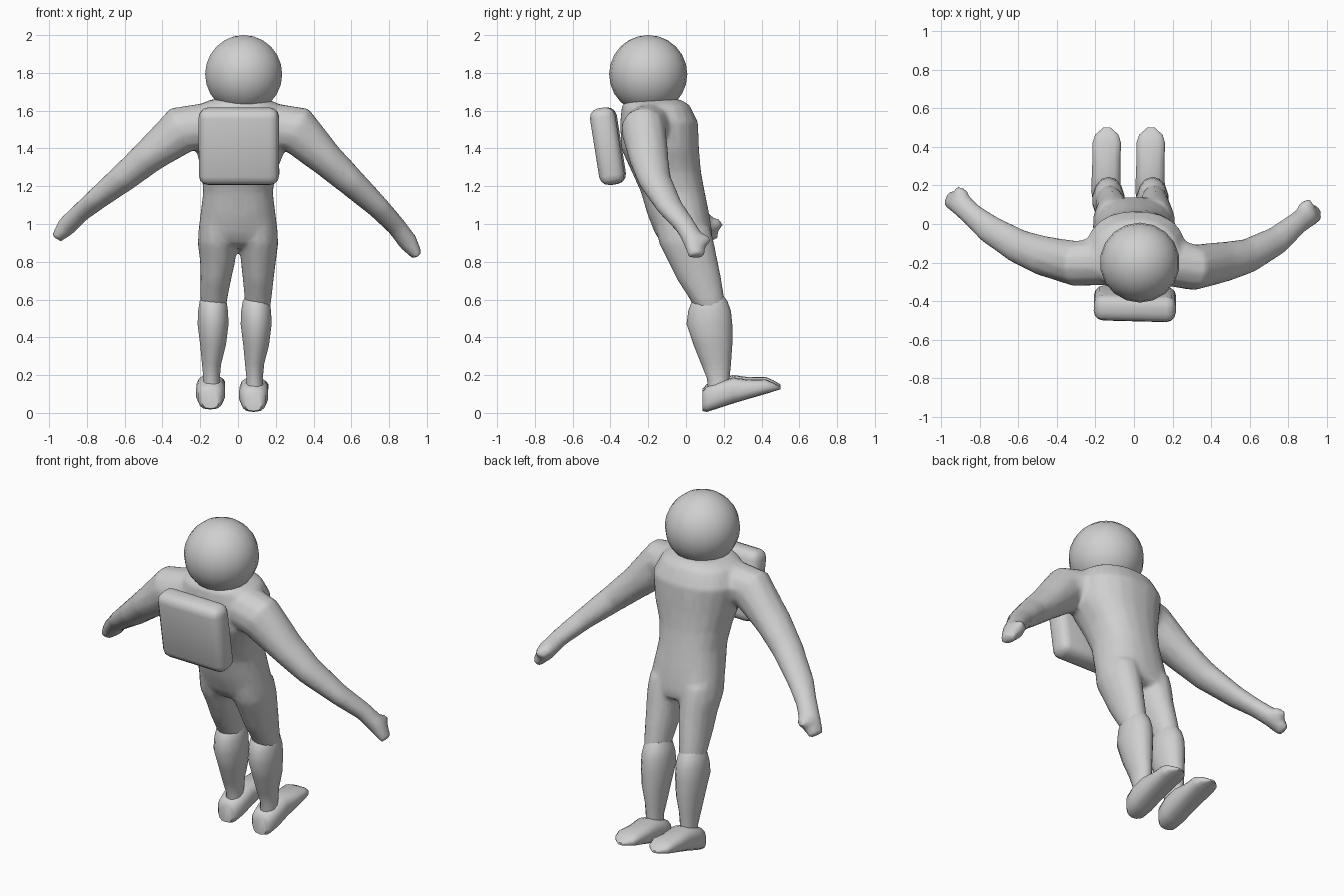
import bpy, bmesh, math
from mathutils import Vector, Matrix

if "Cube" in bpy.data.objects:
    bpy.data.objects.remove(bpy.data.objects["Cube"])

suit = bpy.data.materials.new("pale_grey")
suit.diffuse_color = (0.62, 0.63, 0.62, 1)
suit.use_nodes = True
suit.node_tree.nodes["Principled BSDF"].inputs["Base Color"].default_value = suit.diffuse_color


def loft(bm, rings, n=14, power=2.0):
    """Closed tube through rings of (centre, half axis a, half axis b)."""
    loops = []
    for c, a, b in rings:
        loop = []
        for i in range(n):
            t = 2 * math.pi * (i + 0.5) / n
            ct, st = math.cos(t), math.sin(t)
            u = math.copysign(abs(ct) ** (2 / power), ct)
            v = math.copysign(abs(st) ** (2 / power), st)
            loop.append(bm.verts.new(Vector(c) + Vector(a) * u + Vector(b) * v))
        loops.append(loop)
    for p, q in zip(loops, loops[1:]):
        for i in range(n):
            j = (i + 1) % n
            bm.faces.new((p[i], p[j], q[j], q[i]))
    bm.faces.new(loops[0][::-1])
    bm.faces.new(loops[-1])


def level_rings(rows):
    """Horizontal rings from (z, x centre, x radius, y min, y max)."""
    return [((x, (y0 + y1) / 2, z), (rx, 0, 0), (0, (y1 - y0) / 2, 0))
            for z, x, rx, y0, y1 in rows]


def path_rings(rows):
    """Rings square to a path of (point, upright radius, sideways radius)."""
    pts = [Vector(r[0]) for r in rows]
    out = []
    for i, (p, ru, rv) in enumerate(rows):
        d = (pts[min(i + 1, len(pts) - 1)] - pts[max(i - 1, 0)]).normalized()
        up = Vector((0, 0, 1))
        up = (up - d * up.dot(d)).normalized()
        out.append((p, up * ru, d.cross(up) * rv))
    return out


def finish(name, bm, angle=50):
    bmesh.ops.recalc_face_normals(bm, faces=bm.faces)
    me = bpy.data.meshes.new(name)
    bm.to_mesh(me)
    bm.free()
    me.materials.append(suit)
    ob = bpy.data.objects.new(name, me)
    bpy.context.collection.objects.link(ob)
    bpy.ops.object.select_all(action='DESELECT')
    ob.select_set(True)
    bpy.context.view_layer.objects.active = ob
    if angle:
        bpy.ops.object.shade_smooth_by_angle(angle=math.radians(angle))
    return ob


# Body: torso, thighs and arms blended into one skin
bm = bmesh.new()
loft(bm, level_rings([
    (1.66, 0.01, 0.15, -0.31, -0.03), (1.63, 0.01, 0.22, -0.34, 0.02),
    (1.54, 0.01, 0.26, -0.35, 0.065), (1.40, 0.015, 0.24, -0.345, 0.07),
    (1.28, 0.005, 0.20, -0.29, 0.08), (1.17, 0.0, 0.185, -0.24, 0.10),
    (1.05, 0.0, 0.20, -0.205, 0.125), (0.95, 0.0, 0.213, -0.165, 0.14),
    (0.90, 0.0, 0.20, -0.13, 0.14), (0.87, 0.0, 0.14, -0.07, 0.11)]), 20, 2.3)

for x0, x1 in ((-0.108, -0.128), (0.108, 0.106)):
    mid = (x0 + x1) / 2
    loft(bm, level_rings([
        (0.98, x0, 0.10, -0.16, 0.13), (0.90, x0, 0.107, -0.145, 0.15),
        (0.80, x0, 0.094, -0.095, 0.17), (0.70, mid, 0.082, -0.045, 0.19),
        (0.60, x1, 0.072, 0.02, 0.205), (0.55, x1, 0.066, 0.05, 0.205)]))

arm_radii = [(0.125, 0.13), (0.13, 0.12), (0.092, 0.105), (0.077, 0.09),
             (0.058, 0.075), (0.05, 0.06), (0.052, 0.062), (0.03, 0.045)]
arm_paths = [
    [(0.16, -0.19, 1.52), (0.31, -0.225, 1.50), (0.47, -0.195, 1.34),
     (0.59, -0.165, 1.23), (0.74, -0.085, 1.09), (0.84, 0.0, 0.985),
     (0.90, 0.045, 0.905), (0.95, 0.055, 0.83)],
    [(-0.16, -0.19, 1.52), (-0.30, -0.205, 1.50), (-0.47, -0.165, 1.36),
     (-0.60, -0.115, 1.25), (-0.75, -0.025, 1.13), (-0.84, 0.05, 1.055),
     (-0.905, 0.11, 0.99), (-0.96, 0.13, 0.925)]]
for path in arm_paths:
    loft(bm, path_rings([(p, a, b) for p, (a, b) in zip(path, arm_radii)]), 12)
    # Curled fingers
    hand = Vector(path[6])
    side = 1 if hand.x > 0 else -1
    loft(bm, path_rings([(hand, 0.045, 0.045),
                         (hand + Vector((-0.005 * side, 0.04, 0.005)), 0.04, 0.045),
                         (hand + Vector((-0.02 * side, 0.072, 0.015)), 0.025, 0.035)]), 8)

body = finish("body", bm, 0)
remesh = body.modifiers.new("blend", 'REMESH')
remesh.mode = 'VOXEL'
remesh.voxel_size = 0.014
remesh.use_smooth_shade = True
soft = body.modifiers.new("soften", 'SMOOTH')
soft.factor = 0.5
soft.iterations = 7
thin = body.modifiers.new("simplify", 'DECIMATE')
thin.ratio = 0.25

# Lower legs and shoes
for side, xt, xb, lift in (("left", -0.132, -0.14, 0.013), ("right", 0.096, 0.088, 0.0)):
    bm = bmesh.new()
    loft(bm, level_rings([
        (0.625, xt, 0.055, 0.07, 0.195), (0.59, xt, 0.073, 0.03, 0.22),
        (0.54, xt, 0.081, 0.012, 0.238), (0.47, xt, 0.084, 0.003, 0.245),
        (0.36, xt, 0.070, 0.04, 0.245), (0.26, xb, 0.052, 0.08, 0.238),
        (0.18, xb, 0.044, 0.112, 0.23), (0.10, xb, 0.05, 0.115, 0.23)]))
    finish(side + "_lower_leg", bm)

    # Shoe rows: y, sole height, top height, half width
    bm = bmesh.new()
    rows = [(0.088, 0.01, 0.115, 0.045), (0.11, 0.005, 0.14, 0.066),
            (0.17, 0.024, 0.165, 0.078), (0.25, 0.05, 0.188, 0.076),
            (0.33, 0.074, 0.176, 0.074), (0.42, 0.10, 0.178, 0.075),
            (0.462, 0.113, 0.16, 0.062), (0.50, 0.125, 0.138, 0.018)]
    loft(bm, [((xb - 0.006 + 0.015 * (y - 0.1), y, (z0 + z1) / 2 + lift),
               (w, 0, 0), (0, 0, (z1 - z0) / 2)) for y, z0, z1, w in rows], 14, 2.8)
    finish(side + "_shoe", bm)

# Round helmet
bm = bmesh.new()
bmesh.ops.create_uvsphere(bm, u_segments=18, v_segments=12, radius=0.207,
                          matrix=Matrix.Translation((0.03, -0.2, 1.793)))
finish("helmet", bm)

# Backpack leaning with the body
bm = bmesh.new()
bmesh.ops.create_cube(bm, size=1, matrix=Matrix.Diagonal((0.425, 0.135, 0.41, 1)))
bmesh.ops.bevel(bm, geom=bm.edges[:], offset=0.05, segments=3, profile=0.5,
                affect='EDGES')
pack = finish("backpack", bm, 60)
pack.location = (0.005, -0.413, 1.412)
pack.rotation_euler = (math.radians(9), 0, math.radians(-1.5))
